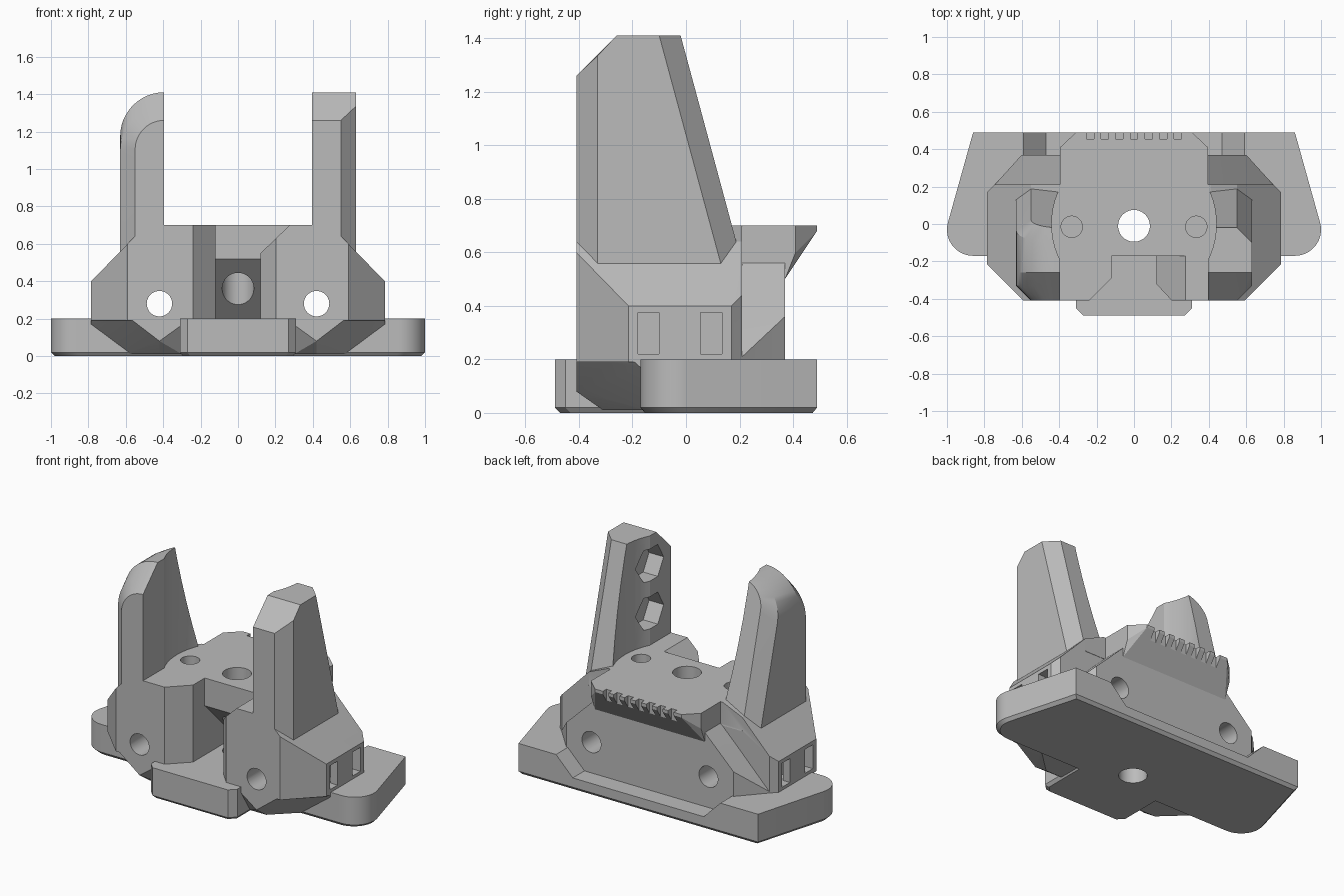
import bpy, bmesh, math
from mathutils import Vector

cube = bpy.data.objects.get("Cube")
if cube:
    bpy.data.objects.remove(cube, do_unlink=True)

grey = bpy.data.materials.new("plain_grey")
grey.use_nodes = True
COLOUR = (0.5, 0.5, 0.5, 1)
grey.diffuse_color = COLOUR
grey.node_tree.nodes["Principled BSDF"].inputs["Base Color"].default_value = COLOUR


def finish(name, bm):
    bmesh.ops.recalc_face_normals(bm, faces=bm.faces[:])
    mesh = bpy.data.meshes.new(name)
    bm.to_mesh(mesh)
    bm.free()
    mesh.materials.append(grey)
    ob = bpy.data.objects.new(name, mesh)
    bpy.context.scene.collection.objects.link(ob)
    return ob


def hull(name, points, mirror=False):
    """Convex solid round the points, optionally mirrored over x = 0."""
    pts = list(points)
    if mirror:
        pts += [(-x, y, z) for x, y, z in pts]
    bm = bmesh.new()
    for p in pts:
        bm.verts.new(p)
    out = bmesh.ops.convex_hull(bm, input=bm.verts[:])
    junk = {g for g in out["geom_interior"] + out["geom_unused"]
            if isinstance(g, bmesh.types.BMVert) and g.is_valid}
    bmesh.ops.delete(bm, geom=list(junk), context='VERTS')
    bmesh.ops.dissolve_limit(bm, angle_limit=0.01, verts=bm.verts[:], edges=bm.edges[:])
    return finish(name, bm)


def box(name, x0, x1, y0, y1, z0, z1):
    return hull(name, [(x, y, z) for x in (x0, x1) for y in (y0, y1) for z in (z0, z1)])


def rod(name, start, end, r, sides=40, turn=0.0):
    a, b = Vector(start), Vector(end)
    d = b - a
    bm = bmesh.new()
    bmesh.ops.create_cone(bm, cap_ends=True, segments=sides, radius1=r, radius2=r, depth=d.length)
    rot = d.to_track_quat('Z', 'Y')
    for v in bm.verts:
        c, s = math.cos(turn), math.sin(turn)
        v.co = rot @ Vector((v.co.x * c - v.co.y * s, v.co.x * s + v.co.y * c, v.co.z)) + (a + b) / 2
    return finish(name, bm)


def combine(target, helpers, operation):
    for h in helpers:
        h.hide_render = True
        mod = target.modifiers.new(operation.lower(), 'BOOLEAN')
        mod.operation, mod.solver, mod.object = operation, 'EXACT', h
        bpy.context.view_layer.objects.active = target
        bpy.ops.object.modifier_apply(modifier=mod.name)
        bpy.data.objects.remove(h, do_unlink=True)


# base plate with rounded ears and a small bottom chamfer
outline = [(0.86, 0.49)]
for i in range(17):
    a = math.radians(15 - i * 105 / 16)
    outline.append((0.86 + 0.14 * math.cos(a), -0.03 + 0.14 * math.sin(a)))
plate = [(x, y, z) for x, y in outline for z in (0.02, 0.2)]
plate += [(x * 0.98, 0.16 + (y - 0.16) * 0.95, 0) for x, y in outline]
mount = hull("mount_bracket", plate, True)

# front tab
tab = [(0.31, -0.1), (0.31, -0.45), (0.27, -0.49)]
solids = [hull("front_tab", [(x, y, z) for x, y in tab for z in (0.02, 0.2)]
               + [(x * 0.95, y * 0.96, 0) for x, y in tab], True)]

# main body, up to the sloping shoulders
body = [(0.785, 0.17), (0.745, 0.21), (0.785, -0.215), (0.59, -0.41)]
shoulder = [(0.41, 0.21, 0.7), (0.41, -0.41, 0.7), (0.55, -0.41, 0.64), (0.55, 0.21, 0.64),
            (0.745, 0.21, 0.44), (0.59, -0.41, 0.6)]
solids.append(hull("body", [(x, y, z) for x, y in body for z in (0.19, 0.4)]
                   + [(0.24, -0.41, 0.2)] + shoulder, True))

# rear wall with sloped ends, and the overhanging lip
solids.append(hull("rear_wall", [
    (0.395, 0, 0.56), (0.395, 0.37, 0.56), (0.6, 0.37, 0.36), (0.6, 0.37, 0.05), (0.705, 0.25, 0.25),
    (0.745, 0.21, 0.21), (0.745, 0.21, 0.05), (0.7, 0, 0.25), (0.7, 0, 0.05)], True))
solids.append(hull("rear_lip", [
    (0.395, 0, 0.7), (0.395, 0, 0.5), (0.395, 0.37, 0.5), (0.395, 0.37, 0.56), (0.395, 0.41, 0.6),
    (0.395, 0.41, 0.7), (0.31, 0.49, 0.68), (0.31, 0.49, 0.7)], True))


def tower(name, side, steps):
    """Upright with chamfered front and leaning back; steps > 0 rounds the outer top."""
    pts = []
    for y, w, top, lean in ((-0.41, 0.155, 1.26, 0), (-0.33, 0.235, 1.335, 0), (-0.26, 0.235, 1.41, 0),
                            (-0.1, 0.235, 1.41, 0.27), (-0.02, 0.155, 1.41, 0.27)):
        prof = [(0, top), (0, 0.55), (w, 0.55)]
        if steps:
            for i in range(steps + 1):
                a = math.pi / 2 * i / steps
                prof.append((w * math.sin(a), top - w * (1 - math.cos(a))))
        else:
            prof.append((w, top))
        pts += [(side * (0.395 + u), y + lean * (1.41 - z), z) for u, z in prof]
    return hull(name, pts)


solids += [tower("left_tower", 1, 0), tower("right_tower", -1, 12)]

# keel below each front boss
for s in (1, -1):
    solids.append(hull("boss_keel", [(s * x, y, z) for x, y, z in (
        (0.785, -0.1, 0.21), (0.785, -0.215, 0.21), (0.59, -0.41, 0.21), (0.785, -0.17, 0.17),
        (0.42, -0.41, 0.08), (0.24, -0.41, 0.21), (0.58, -0.16, 0.01), (0.42, -0.31, 0.01),
        (0.3, -0.31, 0.01), (0.2, -0.1, 0.01), (0.2, -0.1, 0.21))]))
combine(mount, solids, 'UNION')

# clearance between the towers, front notch and its sloped recess
cuts = [rod("hub_clearance", (0, 0, 0.7), (0, 0, 2), 0.44, 64),
        box("notch", -0.12, 0.12, -0.6, -0.17, 0.2, 0.8),
        hull("notch_flare", [(x, y, z) for x, y in
                             ((-0.28, -0.45), (-0.1, -0.27), (0.1, -0.3), (0.24, -0.45)) for z in (0.2, 0.8)]),
        hull("notch_slope", [(x, y, z) for x, z in ((0.1, 0.53), (0.38, 0.8), (0.1, 0.8))
                             for y in (-0.6, -0.17)]),
        hull("recess", [(x, y, z) for x in (-0.12, 0.12)
                        for y, z in ((-0.18, 0.53), (-0.18, 0.2), (0.15, 0.2))]),
        hull("rear_dip", [(x, y, z) for x, z in ((0.61, 0.22), (0.47, 0.08)) for y in (0.37, 0.6)], True),
        rod("centre_hole", (0, -0.01, -0.1), (0, -0.01, 0.9), 0.085)]

# screw holes and side strap slots
for s in (1, -1):
    x = s * 0.42
    cuts += [rod("long_hole", (x, -0.6, 0.28), (x, 0.6, 0.28), 0.068),
             rod("front_counterbore", (x, -0.6, 0.28), (x, -0.2, 0.28), 0.12),
             rod("front_hole", (s * 0.315, -0.6, 0.55), (s * 0.315, -0.15, 0.55), 0.063),
             rod("top_hole", (s * 0.333, -0.015, 0.45), (s * 0.333, -0.015, 0.75), 0.057),
             rod("bottom_hole", (s * 0.333, -0.015, -0.1), (s * 0.333, -0.015, 0.14), 0.12),
             rod("ear_hole", (s * 0.86, -0.01, -0.1), (s * 0.86, -0.01, 0.3), 0.08),
             rod("ear_counterbore", (s * 0.86, -0.01, 0.14), (s * 0.86, -0.01, 0.22), 0.096)]
    for y in (-0.14, 0.095):
        cuts.append(box("strap_slot", s * 0.69, s * 0.8, y - 0.04, y + 0.04, 0.22, 0.375))
    cuts.append(box("strap_tunnel", s * 0.685, s * 0.735, -0.18, 0.135, 0.22, 0.375))

# bolt holes with hexagonal nut pockets in the left tower
for z in (0.91, 1.22):
    cuts += [rod("bolt_hole", (0.3, -0.215, z), (0.8, -0.215, z), 0.066),
             rod("nut_pocket", (0.3, -0.215, z), (0.5, -0.215, z), 0.12, 6, math.pi / 6)]

# comb slots along the rear lip
for i in range(7):
    x = (i - 3) * 0.078
    cuts.append(box("comb_slot", x - 0.02, x + 0.02, 0.455, 0.6, 0.55, 0.8))
combine(mount, cuts, 'DIFFERENCE')

bpy.ops.object.select_all(action='DESELECT')
mount.select_set(True)
bpy.context.view_layer.objects.active = mount
bpy.ops.object.shade_smooth_by_angle(angle=math.radians(20))
